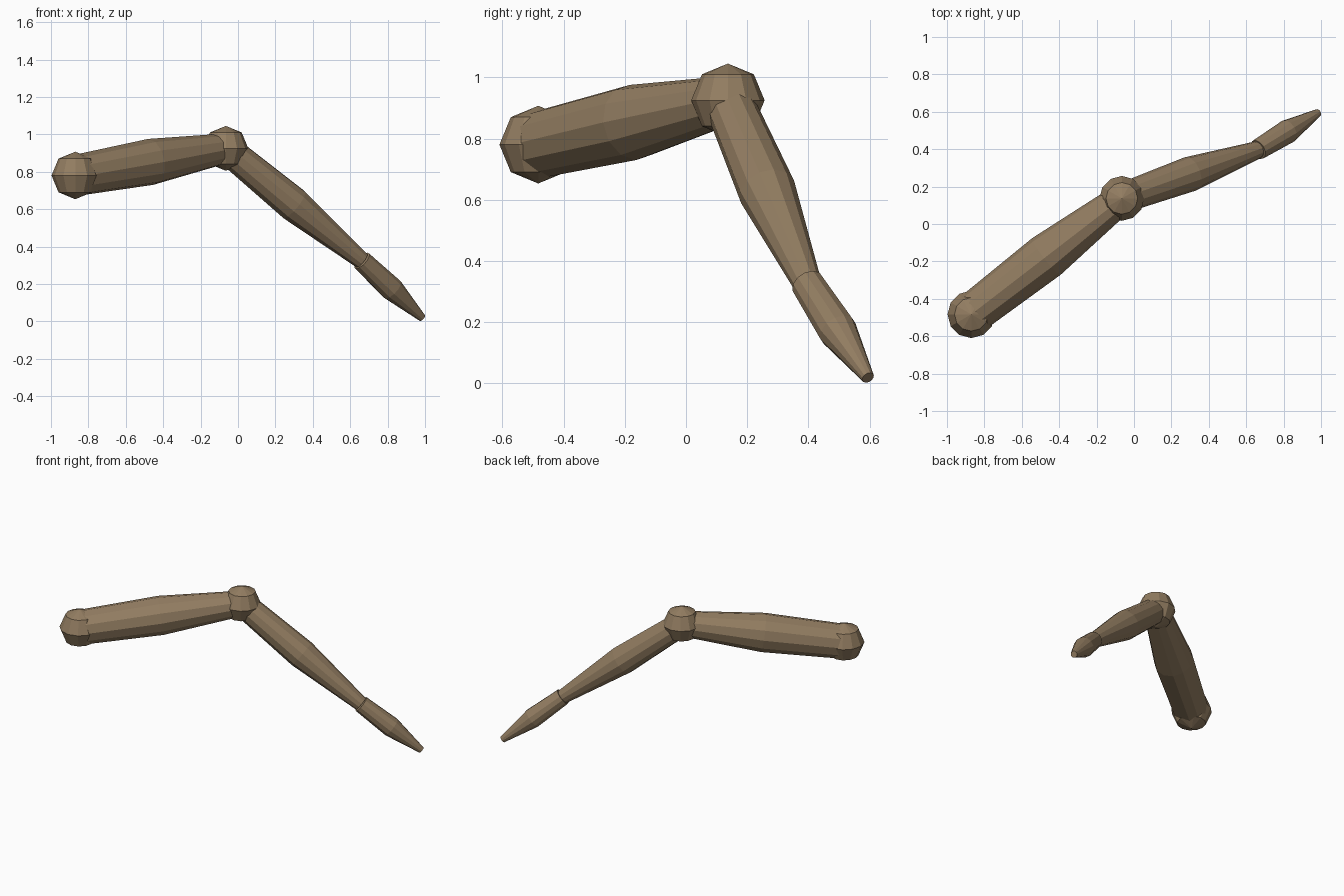
import bpy, bmesh, math
from mathutils import Vector

if "Cube" in bpy.data.objects:
    bpy.data.objects.remove(bpy.data.objects["Cube"])

SIDES = 12

brown = bpy.data.materials.new("earthy brown")
brown.diffuse_color = (0.29, 0.205, 0.12, 1)
brown.use_nodes = True
brown.node_tree.nodes["Principled BSDF"].inputs["Base Color"].default_value = brown.diffuse_color

HIP = Vector((-0.87, -0.483, 0.78))
KNEE = Vector((-0.065, 0.137, 0.925))
ANKLE = Vector((0.662, 0.397, 0.325))
TIP = Vector((0.985, 0.595, 0.018))


def finish(bm, name):
    bmesh.ops.recalc_face_normals(bm, faces=bm.faces)
    mesh = bpy.data.meshes.new(name)
    bm.to_mesh(mesh)
    bm.free()
    mesh.materials.append(brown)
    obj = bpy.data.objects.new(name, mesh)
    bpy.context.collection.objects.link(obj)
    return obj


def segment(name, start, end, radii):
    """Tapered, capped limb with evenly spaced rings of the given radii."""
    axis = (end - start).normalized()
    side = axis.cross(Vector((0, 0, 1))).normalized()
    up = side.cross(axis)
    bm = bmesh.new()
    rings = []
    for i, r in enumerate(radii):
        centre = start.lerp(end, i / (len(radii) - 1))
        angles = [math.tau * k / SIDES for k in range(SIDES)]
        rings.append([bm.verts.new(centre + r * (math.cos(a) * side + math.sin(a) * up))
                      for a in angles])
    for low, high in zip(rings, rings[1:]):
        for k in range(SIDES):
            n = (k + 1) % SIDES
            bm.faces.new((low[k], low[n], high[n], high[k]))
    bm.faces.new(rings[0])
    bm.faces.new(rings[-1])
    return finish(bm, name)


def joint(name, centre, radius):
    """Coarse ball joint."""
    bm = bmesh.new()
    bmesh.ops.create_uvsphere(bm, u_segments=SIDES, v_segments=4, radius=radius)
    bmesh.ops.translate(bm, verts=bm.verts, vec=centre)
    return finish(bm, name)


# Ball joints
joint("hip_joint", HIP, 0.127)
joint("knee_joint", KNEE, 0.12)

# Limb segments, each swelling in the middle
segment("upper_leg", HIP, KNEE, (0.11, 0.124, 0.08))
segment("lower_leg", KNEE, ANKLE, (0.08, 0.094, 0.047))
segment("foot_claw", ANKLE, TIP, (0.055, 0.064, 0.021))
